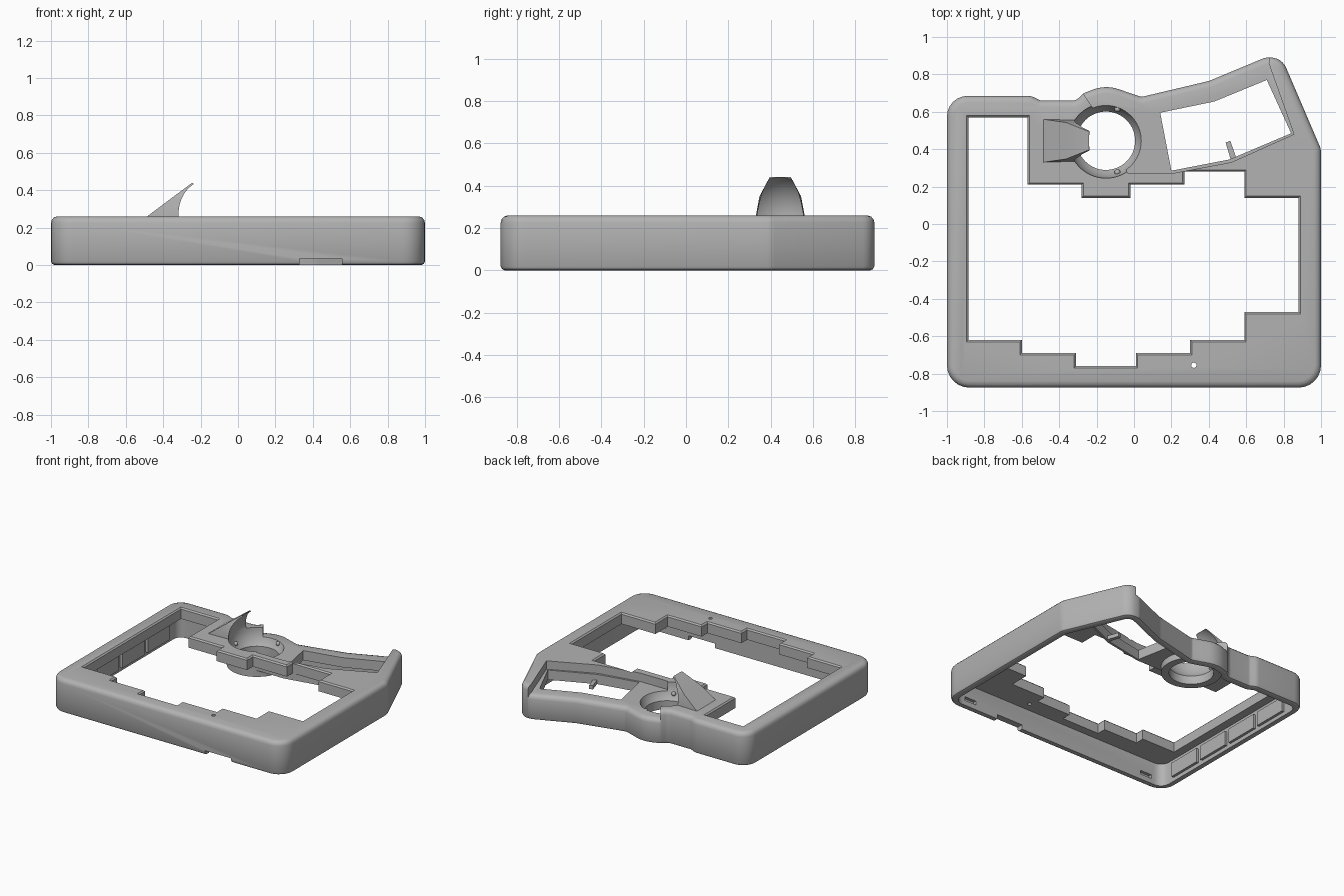
import bpy, bmesh, math
from mathutils import Vector

cube = bpy.data.objects.get("Cube")
if cube:
    bpy.data.objects.remove(cube)

gray = bpy.data.materials.new("matte gray")
gray.use_nodes = True
gray.diffuse_color = (0.45, 0.45, 0.45, 1)
gray.node_tree.nodes["Principled BSDF"].inputs["Base Color"].default_value = (0.45, 0.45, 0.45, 1)


def finish(name, bm):
    bmesh.ops.recalc_face_normals(bm, faces=bm.faces)
    mesh = bpy.data.meshes.new(name)
    bm.to_mesh(mesh)
    bm.free()
    mesh.materials.append(gray)
    ob = bpy.data.objects.new(name, mesh)
    bpy.context.collection.objects.link(ob)
    return ob


def fillet(corners, steps=6):
    """Round each (x, y, radius) corner into a short arc."""
    out = []
    for i, (x, y, r) in enumerate(corners):
        p = Vector((x, y))
        a = (Vector(corners[i - 1][:2]) - p).normalized()
        b = (Vector(corners[(i + 1) % len(corners)][:2]) - p).normalized()
        half = a.angle(b) / 2
        c = p + (a + b).normalized() * r / math.sin(half)
        t = r / math.tan(half)
        u, v = p + a * t - c, p + b * t - c
        turn = u.angle_signed(v)
        for k in range(steps + 1):
            ang = -turn * k / steps
            out.append(c + Vector((u.x * math.cos(ang) - u.y * math.sin(ang),
                                   u.x * math.sin(ang) + u.y * math.cos(ang))))
    return out


def inset(pts, d):
    """Move a counter-clockwise outline inward by d."""
    out = []
    for i, p in enumerate(pts):
        e = (p - pts[i - 1]).normalized()
        f = (pts[(i + 1) % len(pts)] - p).normalized()
        n, m = Vector((-e.y, e.x)), Vector((-f.y, f.x))
        out.append(p + (n + m) * d / (1 + n.dot(m)))
    return out


def loft(name, pts, levels):
    """Solid through (z, inset) levels of one outline."""
    bm = bmesh.new()
    pts = [Vector(p) for p in pts]
    rings = [[bm.verts.new((p.x, p.y, z)) for p in inset(pts, d)] for z, d in levels]
    for lo, hi in zip(rings, rings[1:]):
        for i in range(len(lo)):
            bm.faces.new((lo[i - 1], lo[i], hi[i], hi[i - 1]))
    bm.faces.new(rings[0])
    bm.faces.new(rings[-1])
    return finish(name, bm)


def box(name, x0, x1, y0, y1, z0, z1):
    return loft(name, [(x0, y0), (x1, y0), (x1, y1), (x0, y1)], [(z0, 0), (z1, 0)])


def cylinder(name, x, y, r, z0, z1, n=64):
    ring = [(x + r * math.cos(math.tau * k / n), y + r * math.sin(math.tau * k / n)) for k in range(n)]
    return loft(name, ring, [(z0, 0), (z1, 0)])


def ball(name, centre, r, seg=64):
    bm = bmesh.new()
    bmesh.ops.create_uvsphere(bm, u_segments=seg, v_segments=seg // 2, radius=r)
    bmesh.ops.translate(bm, verts=bm.verts, vec=centre)
    return finish(name, bm)


def combine(ob, other, op="DIFFERENCE"):
    mod = ob.modifiers.new("cut", "BOOLEAN")
    mod.operation, mod.object, mod.solver = op, other, "EXACT"
    bpy.context.view_layer.objects.active = ob
    bpy.ops.object.modifier_apply(modifier=mod.name)
    bpy.data.objects.remove(other)


TOP, LOW = 0.26, 0.195
CX, CY = -0.15, 0.445

# Outer outline of the case, counter-clockwise
outline = fillet([
    (-1, -0.875, 0.12), (1, -0.875, 0.12), (1, 0.4, 0.1), (0.79, 0.89, 0.09),
    (0.7, 0.89, 0.07), (0.4, 0.765, 0.15), (0.04, 0.68, 0.035), (-0.02, 0.7, 0.08),
    (-0.15, 0.745, 0.2), (-0.27, 0.7, 0.08), (-0.31, 0.66, 0.05), (-0.5, 0.66, 0.04),
    (-0.55, 0.685, 0.08), (-1, 0.685, 0.11)])


def rounded(z):
    return [(0, 0.02), (0.006, 0.007), (0.02, 0), (z - 0.035, 0), (z - 0.018, 0.005),
            (z - 0.006, 0.016), (z, 0.035)]


# Sunken zone: back rail, thumb bay and the rear of the ball socket
zone = [(-0.3, 1), (-0.285, 0.72), (-0.22, 0.62), (CX, CY), (-0.03, 0.27), (0.2, 0.27),
        (0.52, 0.33), (0.855, 0.48), (0.72, 0.86), (0.75, 1)][::-1]

case = loft("case_shell", outline, rounded(TOP))
combine(case, loft("zone_cut", zone, [(-0.1, 0), (0.5, 0)]))
combine(case, loft("low_body", inset(outline, 0.0005), rounded(LOW)), "UNION")

# Hollow underside, with a lower ceiling under the sunken zone
cavity = loft("cavity", inset(outline, 0.05), [(-0.1, 0), (0.175, 0)])
combine(cavity, loft("zone_ceiling", zone, [(0.12, 0), (0.5, 0)]))
combine(case, cavity)

# Stepped main opening with a softened top edge
opening = [(-0.885, -0.62), (-0.6, -0.62), (-0.6, -0.69), (-0.31, -0.69), (-0.31, -0.76),
           (0.01, -0.76), (0.01, -0.69), (0.3, -0.69), (0.3, -0.62), (0.59, -0.62),
           (0.59, -0.47), (0.88, -0.47), (0.88, 0.14), (0.59, 0.14), (0.59, 0.28),
           (0.27, 0.28), (0.27, 0.21), (-0.02, 0.21), (-0.02, 0.14), (-0.28, 0.14),
           (-0.28, 0.21), (-0.57, 0.21), (-0.57, 0.57), (-0.885, 0.57)]
combine(case, loft("opening_cut", opening, [(-0.2, 0), (TOP - 0.01, 0), (TOP + 0.01, -0.02)]))

# Thumb opening
thumb = [(0.2, 0.285), (0.51, 0.345), (0.84, 0.485), (0.71, 0.77), (0.43, 0.655), (0.14, 0.595)]
combine(case, loft("thumb_cut", thumb, [(-0.2, 0), (0.5, 0)]))

# Ball socket cup, hollowed with a sphere and a through hole
combine(case, cylinder("cup", CX, CY, 0.212, 0.07, 0.185), "UNION")
combine(case, ball("ball_cut", (CX, CY, TOP), 0.2))
combine(case, cylinder("hole_cut", CX, CY, 0.156, -0.2, 0.3))

# Indicator hole, front notch and inner clip slots
combine(case, cylinder("indicator_cut", 0.32, -0.755, 0.014, 0.1, 0.4, 20))
combine(case, box("notch_cut", 0.33, 0.555, -0.95, -0.8, -0.05, 0.035))
for x in (-0.8, 0.8):
    combine(case, box("slot_cut", x - 0.05, x + 0.05, -0.85, -0.78, 0.04, 0.07))

# Hook that holds the ball
bm = bmesh.new()
for x, w, z in ((-0.485, 0.115, TOP), (-0.47, 0.115, 0.24), (-0.2, 0.105, 0.24), (-0.32, 0.11, 0.265),
                (-0.365, 0.098, 0.35), (-0.29, 0.085, 0.37), (-0.25, 0.052, 0.436), (-0.24, 0.05, 0.44)):
    for side in (-w, w):
        bm.verts.new((x, CY + side, z))
hull = bmesh.ops.convex_hull(bm, input=bm.verts)
bmesh.ops.delete(bm, geom=list({g for g in hull["geom_interior"] + hull["geom_unused"]
                                if isinstance(g, bmesh.types.BMVert)}), context="VERTS")
hook = finish("ball_hook", bm)
combine(hook, ball("hook_cut", (CX, CY, TOP), 0.2))

# Bearing beads inside the socket
parts = [case, hook]
for k, deg in enumerate((70, 180, 290)):
    a = math.radians(deg)
    parts.append(ball("bearing_%d" % (k + 1),
                      (CX + 0.18 * math.cos(a), CY + 0.18 * math.sin(a), 0.18), 0.016, 16))

# Panels along the inside of the left wall
for k in range(4):
    y = -0.7 + k * 0.31
    parts.append(box("wall_panel_%d" % (k + 1), -0.955, -0.93, y, y + 0.27, 0.03, 0.14))

# Small spur in the thumb opening
parts.append(loft("thumb_spur", [(0.52, 0.335), (0.55, 0.345), (0.515, 0.445), (0.49, 0.435)],
                  [(0.12, 0), (0.15, 0)]))

for ob in parts:
    bpy.ops.object.select_all(action="DESELECT")
    ob.select_set(True)
    bpy.context.view_layer.objects.active = ob
    bpy.ops.object.shade_smooth_by_angle(angle=math.radians(32))
